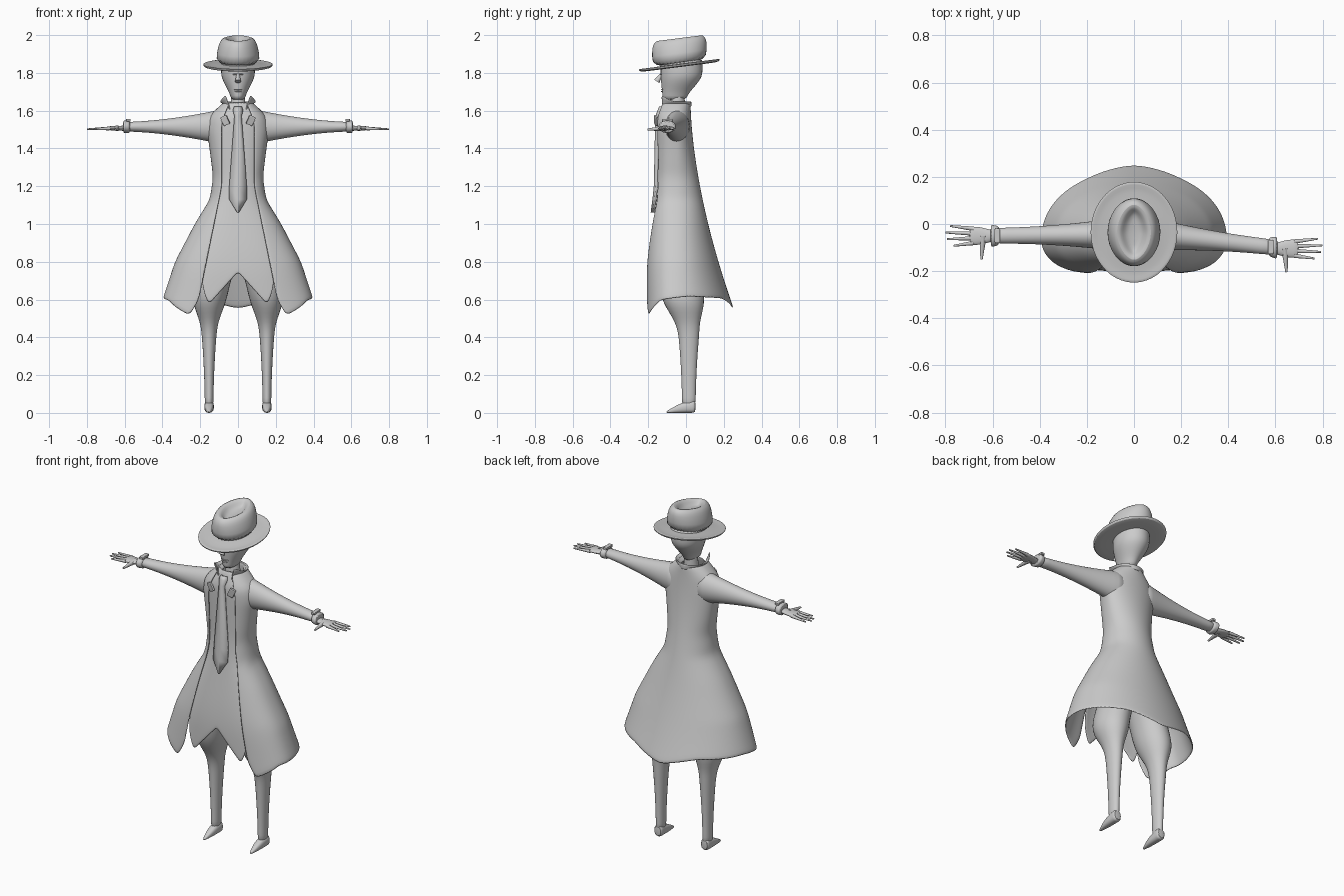
import bpy, bmesh
from math import sin, cos, pi, asin
from mathutils import Vector

cube = bpy.data.objects.get("Cube")
if cube:
    bpy.data.objects.remove(cube, do_unlink=True)

shade = 0.6
grey = bpy.data.materials.new("plain_grey")
grey.use_nodes = True
grey.diffuse_color = (shade, shade, shade, 1)
grey.node_tree.nodes["Principled BSDF"].inputs["Base Color"].default_value = grey.diffuse_color


def finish(ob, name):
    """Name, colour and smooth-shade one part."""
    ob.name = name
    ob.data.materials.append(grey)
    bpy.ops.object.select_all(action='DESELECT')
    ob.select_set(True)
    bpy.context.view_layer.objects.active = ob
    bpy.ops.object.shade_smooth_by_angle(angle=0.8)


def skin(name, rows, closed=False, thick=0.0, subdivide=True):
    """Skin a list of point rows into a sheet, or a capped tube when closed."""
    bm = bmesh.new()
    verts = [[bm.verts.new(point) for point in row] for row in rows]
    count = len(rows[0])
    for low, high in zip(verts, verts[1:]):
        for j in range(count if closed else count - 1):
            k = (j + 1) % count
            bm.faces.new((low[j], low[k], high[k], high[j]))
    if closed:
        bm.faces.new(verts[0])
        bm.faces.new(verts[-1])
    bmesh.ops.recalc_face_normals(bm, faces=bm.faces)
    mesh = bpy.data.meshes.new(name)
    bm.to_mesh(mesh)
    bm.free()
    ob = bpy.data.objects.new(name, mesh)
    bpy.context.collection.objects.link(ob)
    if thick:
        solid = ob.modifiers.new("thickness", 'SOLIDIFY')
        solid.thickness, solid.offset = thick, 0
    if subdivide:
        ob.modifiers.new("smooth", 'SUBSURF').levels = 1
    finish(ob, name)


def power(value, exponent):
    return abs(value) ** exponent * (1 if value >= 0 else -1)


def tube(name, axis, sections, sides=16, tilt=0.0):
    """Each section: position on the axis, centre a and b, radius a and b, pinch."""
    rows = []
    for along, a, b, radius_a, radius_b, pinch in sections:
        row = []
        for i in range(sides):
            angle = 2 * pi * i / sides
            u = a + radius_a * power(sin(angle), pinch)
            v = b - radius_b * power(cos(angle), pinch)
            w = along + tilt * (v - b)
            row.append(Vector({'z': (u, v, w), 'x': (w, u, v), 'y': (u, w, v)}[axis]))
        rows.append(row)
    skin(name, rows, closed=True)


def taper(name, start, end, radius_start, radius_end):
    """Round tapered rod between two points."""
    start, end = Vector(start), Vector(end)
    line = end - start
    bpy.ops.mesh.primitive_cone_add(vertices=10, radius1=radius_start, radius2=radius_end, depth=line.length,
                                    location=(start + end) / 2, rotation=line.to_track_quat('Z', 'Y').to_euler())
    finish(bpy.context.object, name)


def box(name, location, size, rotation=(0, 0, 0)):
    bpy.ops.mesh.primitive_cube_add(size=1, location=location, rotation=rotation)
    ob = bpy.context.object
    ob.scale = size
    ob.modifiers.new("bevel", 'BEVEL').width = 0.1
    finish(ob, name)


def steps(start, end, count):
    """Evenly spaced positions, each with its fraction of the way."""
    return [(start + (end - start) * i / count, i / count) for i in range(count + 1)]


def ease(t):
    t = min(1, max(0, t))
    return t * t * (3 - 2 * t)


def lerp(table, t):
    for (t0, v0), (t1, v1) in zip(table, table[1:]):
        if t <= t1:
            return v0 + (v1 - v0) * max(0, (t - t0) / (t1 - t0))
    return table[-1][1]


# Coat rules: half width, front and back depth, and front opening at a height
WIDTHS = [(0.5, 0.43), (0.8, 0.33), (1, 0.225), (1.13, 0.145), (1.25, 0.128),
          (1.4, 0.147), (1.5, 0.162), (1.57, 0.15), (1.65, 0.065)]
COAT_HEM = [(0, 0.515), (0.25, 0.595), (0.5, 0.615), (0.8, 0.605), (1, 0.55)]
VEST_HEM = [(0, 0.745), (0.85, 0.565), (1, 0.68)]
COAT_TOP, MIDDLE, SQUARE = 1.645, -0.05, 0.8


def front_depth(z):
    return -0.16 - 0.06 * ease((1.3 - z) / 0.6) + 0.03 * ease((z - 1.55) / 0.1)


def back_depth(z):
    return 0.02 + 0.23 * max(0, (1.65 - z) / 1.1) ** 1.7


def opening(z):
    return 0.085 + 0.2 * max(0, 1.2 - z) + 0.4 * max(0, 0.6 - z) - 0.4 * max(0, z - 1.54)


def front_angle(x, z):
    return asin(min(1, abs(x) / lerp(WIDTHS, z)) ** (1 / SQUARE))


# Long coat, open at the front
rows = []
for _, down in steps(0, 1, 28):
    row = []
    for side, _ in steps(-1, 1, 40):
        around = 1 - abs(side)
        z = COAT_TOP + (lerp(COAT_HEM, around) - COAT_TOP) * down
        begin = front_angle(opening(z), z)
        angle = begin + (pi - begin) * around
        depth = front_depth(z) if cos(angle) > 0 else back_depth(z)
        bend = SQUARE if cos(angle) > 0 else 1
        x = lerp(WIDTHS, z) * power(sin(angle), bend) * (1 if side > 0 else -1)
        row.append((x, MIDDLE + (depth - MIDDLE) * abs(cos(angle)) ** bend, z))
    rows.append(row)
skin("coat", rows, thick=0.008)

# Waistcoat panel with a zigzag hem, set back behind the coat edges
rows = []
for _, down in steps(0, 1, 24):
    row = []
    for side, _ in steps(-1, 1, 20):
        z = COAT_TOP + (lerp(VEST_HEM, abs(side)) - COAT_TOP) * down
        x = side * min(0.19, opening(z) + 0.02)
        curve = cos(front_angle(x, z)) ** SQUARE
        row.append((x, MIDDLE + (front_depth(z) - MIDDLE) * curve + 0.02, z))
    rows.append(row)
skin("waistcoat", rows, thick=0.006)

# Tie with a knot, a widening blade and a pointed tip
rows = []
for z, half in [(1.62, 0.018), (1.6, 0.025), (1.57, 0.017), (1.2, 0.045), (1.13, 0.045), (1.06, 0.002)]:
    y = front_depth(z)
    rows.append([(-half, y + 0.01, z), (0, y, z), (half, y + 0.01, z)])
skin("tie", rows, thick=0.012, subdivide=False)

# Standing collar with raised front points
rows = []
for _, rise in steps(0, 1, 3):
    row = []
    for angle, _ in steps(0.75, 2 * pi - 0.75, 20):
        front = max(0, cos(angle)) ** 2
        low, high = 1.62 - 0.05 * front, 1.65 + 0.07 * front
        row.append(((0.055 + 0.04 * rise) * sin(angle),
                    -0.06 - (0.085 + 0.025 * rise * front) * cos(angle), low + (high - low) * rise))
    rows.append(row)
skin("collar", rows, thick=0.008)

# Head and neck
sections = []
for z, _ in steps(1.655, 1.88, 9):
    grow = ease((z - 1.65) / 0.15)
    front, back = -0.125 - 0.012 * grow, 0.09 * grow
    sections.append((z, 0, (front + back) / 2, 0.036 + 0.056 * grow, (back - front) / 2, 1))
tube("head", 'z', sections)
taper("neck", (0, -0.05, 1.58), (0, -0.045, 1.68), 0.045, 0.038)

# Face
taper("nose", (0, -0.125, 1.8), (0, -0.155, 1.755), 0.006, 0.016)
for name, z, half, thick in (("brow", 1.793, 0.05, 0.012), ("upper_lip", 1.713, 0.024, 0.006),
                             ("lower_lip", 1.702, 0.02, 0.006)):
    sections = [(x, -0.127 + 6 * x * x, z, thick * (1.2 - 2 * abs(t - 0.5)), thick / 2, 1)
                for x, t in steps(-half, half, 6)]
    tube(name, 'x', sections, 8)

# Hat: tilted brim and a pinched, dented crown
TILT, HAT_Y = 0.128, -0.035
brim = [(1.832, 0.09), (1.83, 0.15), (1.833, 0.184), (1.847, 0.187), (1.848, 0.178), (1.842, 0.15), (1.85, 0.1)]
tube("hat_brim", 'z', [(z, 0, HAT_Y, r, r * 1.16, 1) for z, r in brim], 32, TILT)
crown = [(1.84, 0.122), (1.91, 0.112), (1.95, 0.102), (1.975, 0.09), (1.987, 0.072),
         (1.98, 0.055), (1.96, 0.04), (1.95, 0.02)]
tube("hat_crown", 'z', [(z, 0, HAT_Y, r, r + 0.045 - max(0, r - 0.1), 1.3 - 2.5 * r) for z, r in crown], 32, TILT)

# Limbs, built once for each side
for s, side in ((1, "left_"), (-1, "right_")):
    def arm_y(x):
        return -0.045 - max(0, x - 0.1) * (0.11 if s > 0 else 0.01)

    # Sleeve, cuff and strap
    tube(side + "sleeve", 'x', [(s * x, arm_y(x), 1.515, 0.034 + 0.04 * (1 - t) ** 2,
                                 0.026 + 0.074 * (1 - t) ** 1.7, 1) for x, t in steps(0.06, 0.6, 9)])
    tube(side + "cuff", 'x', [(s * x, arm_y(x), 1.515, 0.04 + 0.01 * t, 0.034, 1)
                              for x, t in steps(0.57, 0.61, 3)])
    box(side + "cuff_strap", (s * 0.58, arm_y(0.58), 1.55), (0.024, 0.06, 0.014))

    # Hand with four fingers and a thumb
    wrist = arm_y(0.64)
    tube(side + "palm", 'x', [(s * x, wrist, 1.507, 0.024 + 0.016 * ease(t * 1.5), 0.015 - 0.005 * t, 1)
                              for x, t in steps(0.59, 0.7, 5)], 12)
    for k in range(4):
        offset = 0.03 - 0.02 * k
        tip = 0.8 - 0.012 * (k - 1.3) ** 2
        taper(side + "finger", (s * 0.68, wrist + offset, 1.506), (s * tip, wrist + 1.4 * offset, 1.502), 0.01, 0.004)
    taper(side + "thumb", (s * 0.64, wrist, 1.507), (s * 0.647, wrist - 0.1, 1.5), 0.016, 0.005)

    # Lapel tab
    box(side + "lapel_tab", (s * 0.068, -0.158, 1.548), (0.035, 0.014, 0.05), (0.15, s * 0.4, s * 0.35))

    # Trouser leg, full at the thigh and slim below the knee
    sections = []
    for z, _ in steps(0.03, 0.93, 18):
        radius = 0.023 + 0.1 * min(0.5, z) ** 2 + 0.045 * ease((z - 0.45) / 0.17)
        sections.append((z, s * (0.153 - 0.08 * ease((z - 0.55) / 0.4)), 0.015 - 0.04 * ease((z - 0.4) / 0.3),
                         radius, radius * 1.15 + 0.01, 1))
    tube(side + "leg", 'z', sections)

    # Pointed shoe
    sections = []
    for y, t in steps(0.052, -0.105, 8):
        height = 0.004 + 0.03 * cos(t * pi / 2)
        sections.append((y, s * 0.153, height, 0.004 + 0.022 * (1 - t ** 3), height, SQUARE))
    tube(side + "shoe", 'y', sections)
